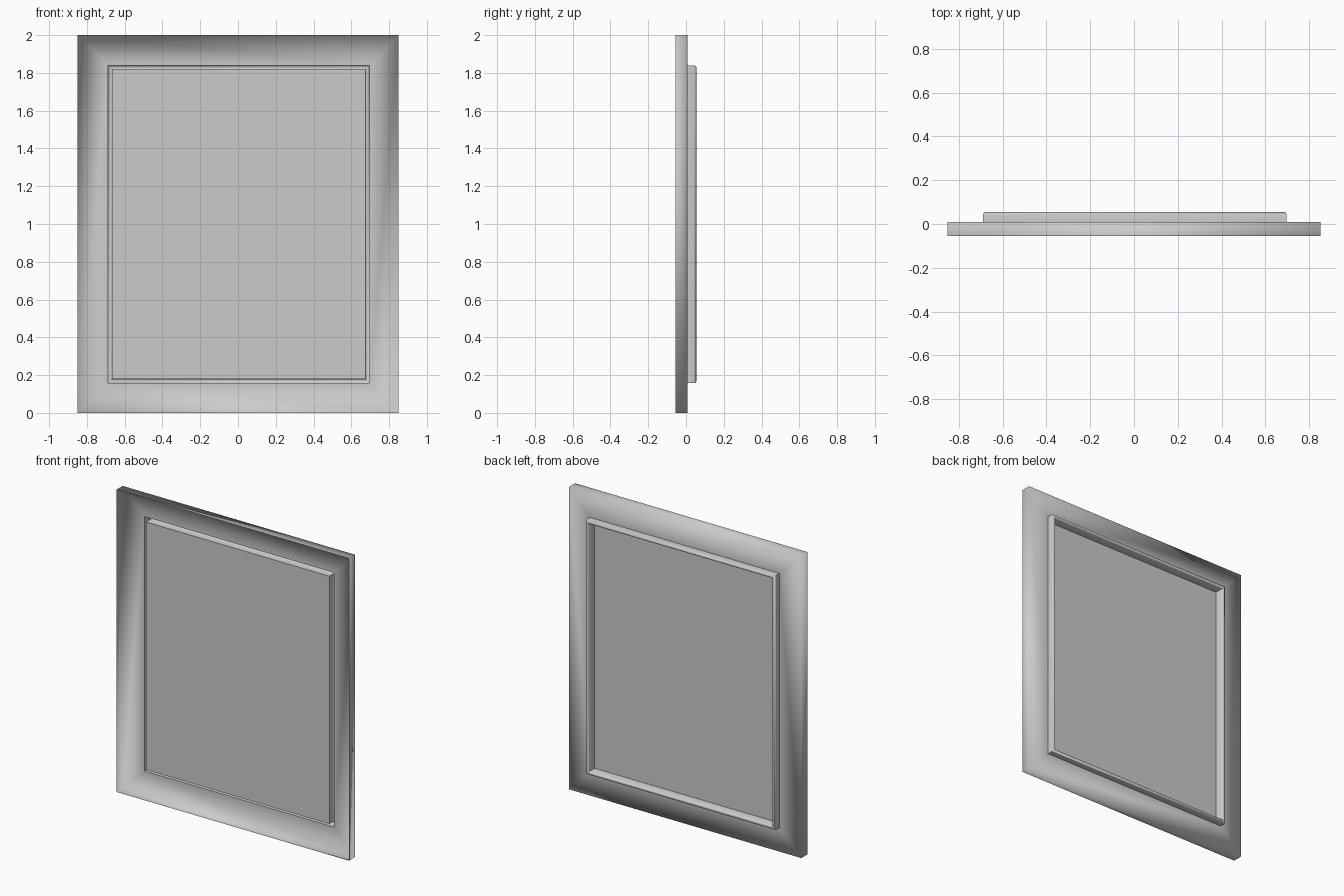
import bpy, bmesh, math

if "Cube" in bpy.data.objects:
    bpy.data.objects.remove(bpy.data.objects["Cube"])


def rect_shell(name, rings, cap=False, cx=0.0, smooth_angle=None):
    """Bridge nested rectangles (half width, z low, z high, y) into an open pressed shell."""
    bm = bmesh.new()
    loops = []
    for hw, z0, z1, y in rings:
        corners = [(cx - hw, z0), (cx + hw, z0), (cx + hw, z1), (cx - hw, z1)]
        loops.append([bm.verts.new((x, y, z)) for x, z in corners])
    for a, b in zip(loops, loops[1:]):
        for i in range(4):
            j = (i + 1) % 4
            bm.faces.new((b[i], b[j], a[j], a[i]))
    if cap:
        bm.faces.new(loops[-1][::-1])
    me = bpy.data.meshes.new(name)
    bm.to_mesh(me)
    bm.free()
    ob = bpy.data.objects.new(name, me)
    bpy.context.collection.objects.link(ob)
    bpy.ops.object.select_all(action='DESELECT')
    ob.select_set(True)
    bpy.context.view_layer.objects.active = ob
    if smooth_angle is None:
        bpy.ops.object.shade_smooth()
    elif smooth_angle > 0:
        bpy.ops.object.shade_smooth_by_angle(angle=math.radians(smooth_angle))
    return ob


CX = 0.004              # the opening sits very slightly off centre
BACK, FRONT, SHEET = 0.055, -0.055, 0.009
PANE_Y = -0.01


def inset(d, y):
    """Rectangle inset by d from the opening edge."""
    return (0.693 - d, 0.157 + d, 1.84 - d, y)


# Outer frame: thin sheet with turned-forward rim, open at the front
ox = CX
frame = rect_shell("outer_frame", [
    (0.85, 0.0, 2.0, FRONT),
    (0.85, 0.0, 2.0, SHEET),
    inset(0.0, SHEET),
])

# Shift the opening to match the trim
for v in frame.data.vertices[8:]:
    v.co.x += ox

# Raised moulding on the back, hollow seen from the front
rect_shell("inner_trim", [
    inset(0.0, SHEET),
    inset(0.0, 0.043),
    inset(0.003, 0.051),
    inset(0.010, BACK),
    inset(0.016, BACK),
    inset(0.022, 0.048),
    inset(0.022, PANE_Y),
], cx=CX, smooth_angle=50)

# Flat pane
rect_shell("pane", [inset(0.022, PANE_Y)], cap=True, cx=CX, smooth_angle=0)
